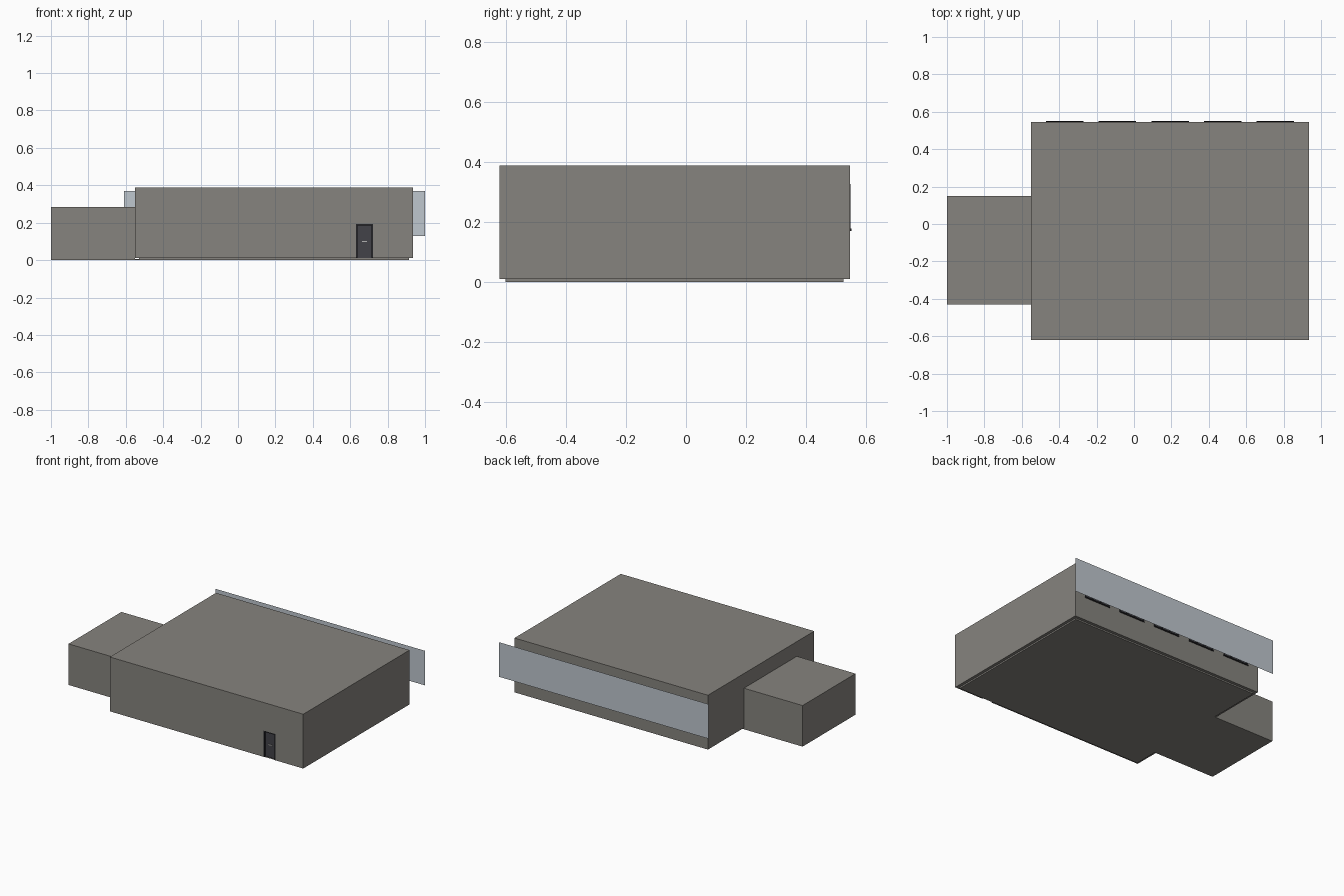
import bpy

if "Cube" in bpy.data.objects:
    bpy.data.objects.remove(bpy.data.objects["Cube"])


def material(name, rgb):
    m = bpy.data.materials.new(name)
    m.diffuse_color = (*rgb, 1)
    m.use_nodes = True
    m.node_tree.nodes["Principled BSDF"].inputs["Base Color"].default_value = m.diffuse_color
    return m


WALL = material("warm grey wall", (0.24, 0.23, 0.21))
DARK = material("charcoal frame", (0.018, 0.018, 0.021))
DOOR = material("dark grey door", (0.055, 0.055, 0.065))
PANEL = material("pale blue grey", (0.52, 0.57, 0.62))
METAL = material("light metal", (0.45, 0.45, 0.45))


def box(name, x, y, z, mat):
    """Box given by its (min, max) range on each axis."""
    bpy.ops.mesh.primitive_cube_add(size=1)
    o = bpy.context.object
    o.name = name
    for v in o.data.vertices:
        v.co = [r[1] if c > 0 else r[0] for c, r in zip(v.co, (x, y, z))]
    o.data.materials.append(mat)
    return o


def cut(target, x, y, z):
    """Cut a box-shaped opening."""
    c = box("opening_cutter", x, y, z, WALL)
    c.hide_render = True
    c.hide_viewport = True
    b = target.modifiers.new("opening", 'BOOLEAN')
    b.operation = 'DIFFERENCE'
    b.solver = 'EXACT'
    b.object = c


# Building volumes and the inset floor slab
FRONT, BACK = -0.62, 0.545
hall = box("main_hall", (-0.55, 0.935), (FRONT, BACK), (0.01, 0.387), WALL)
box("side_annex", (-1, -0.55), (-0.43, 0.15), (0.005, 0.285), WALL)
box("hall_floor_slab", (-0.53, 0.915), (-0.60, 0.525), (0, 0.01), WALL)
box("annex_floor_slab", (-1, -0.53), (-0.43, 0.15), (0, 0.005), WALL)

# Recessed front door with frame and handle
cut(hall, (0.63, 0.722), (FRONT - 0.02, FRONT + 0.02), (0, 0.192))
box("door_leaf", (0.63, 0.722), (FRONT + 0.012, FRONT + 0.02), (0.01, 0.192), DOOR)
for name, x, z in (("door_frame_left", (0.63, 0.638), (0.01, 0.192)),
                   ("door_frame_right", (0.714, 0.722), (0.01, 0.192)),
                   ("door_frame_top", (0.638, 0.714), (0.185, 0.192))):
    box(name, x, (FRONT, FRONT + 0.014), z, DARK)
box("door_handle", (0.662, 0.69), (FRONT + 0.006, FRONT + 0.012), (0.098, 0.102), METAL)

# Row of five back windows: recessed glass, frame bars and sill
for i in range(5):
    x0 = -0.47 + i * 0.2815
    x1 = x0 + 0.2
    cut(hall, (x0, x1), (BACK - 0.015, BACK + 0.02), (0.172, 0.326))
    box("window_glass", (x0, x1), (BACK - 0.015, BACK - 0.008), (0.172, 0.326), DOOR)
    for k in range(4):
        x = x0 + k * (0.2 - 0.008) / 3
        box("window_bar", (x, x + 0.008), (BACK - 0.01, BACK + 0.002), (0.172, 0.326), DARK)
    box("window_head", (x0, x1), (BACK - 0.01, BACK + 0.002), (0.318, 0.326), DARK)
    box("window_sill", (x0, x1), (BACK - 0.01, BACK + 0.005), (0.170, 0.178), DARK)

# Free-standing screen behind the hall: a single upright sheet
bpy.ops.mesh.primitive_plane_add(size=1)
screen = bpy.context.object
screen.name = "back_screen"
for v in screen.data.vertices:
    v.co = (1.0 if v.co.x > 0 else -0.61, 0.622, 0.13 if v.co.y > 0 else 0.37)
screen.data.materials.append(PANEL)
